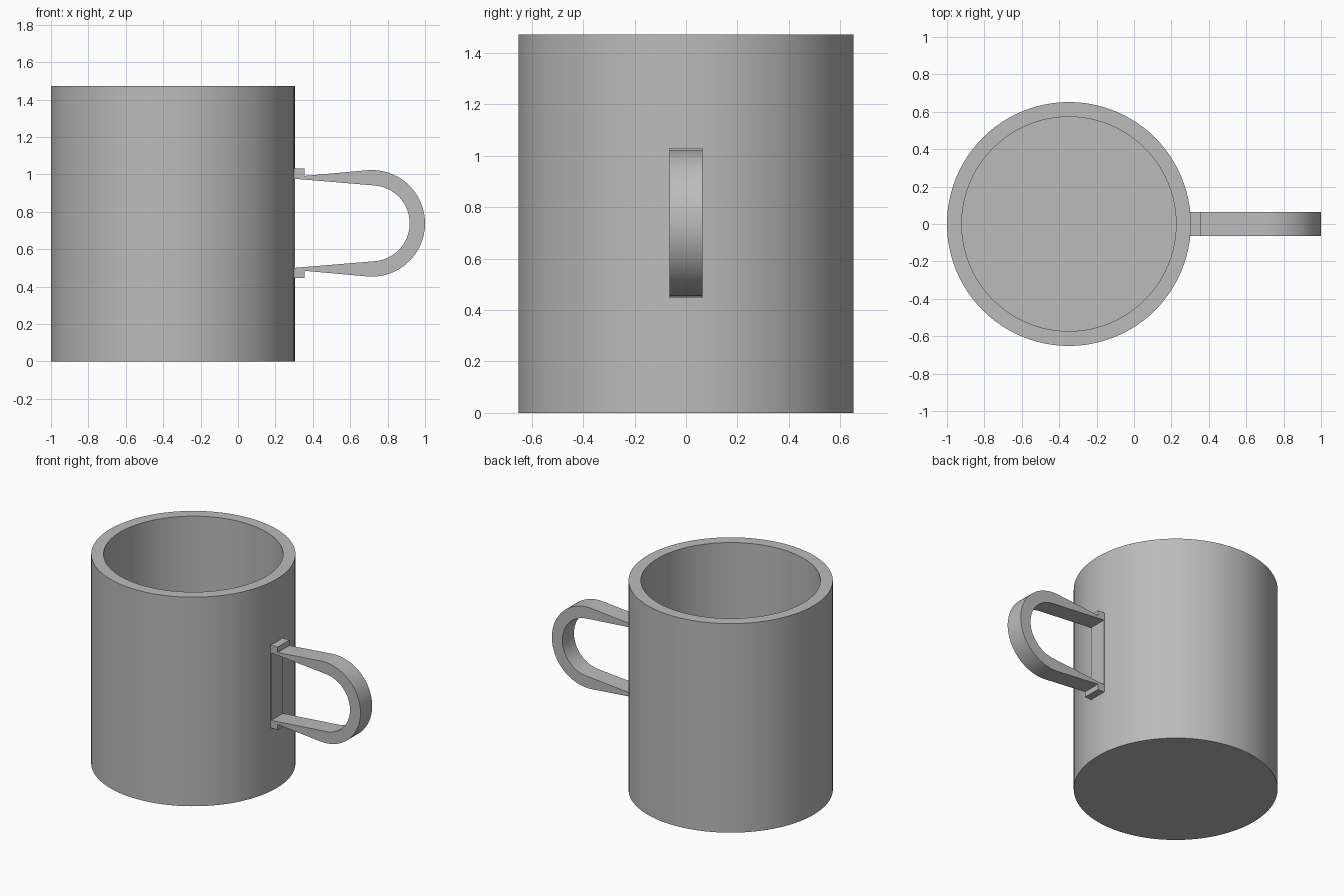
import bpy, bmesh
from math import radians, sin, cos, tau
from mathutils import Vector

cube = bpy.data.objects.get("Cube")
if cube:
    bpy.data.objects.remove(cube, do_unlink=True)

# One plain grey
GREY = (0.5, 0.5, 0.5, 1)
grey = bpy.data.materials.new("plain_grey")
grey.use_nodes = True
grey.diffuse_color = GREY
grey.node_tree.nodes["Principled BSDF"].inputs["Base Color"].default_value = GREY

MUG_X, WALL_X = -0.348, 0.304
HANDLE_Z, HALF_WIDTH = 0.738, 0.065


def finish(name, bm):
    bmesh.ops.recalc_face_normals(bm, faces=bm.faces)
    mesh = bpy.data.meshes.new(name)
    bm.to_mesh(mesh)
    bm.free()
    mesh.materials.append(grey)
    obj = bpy.data.objects.new(name, mesh)
    bpy.context.collection.objects.link(obj)
    bpy.ops.object.select_all(action="DESELECT")
    obj.select_set(True)
    bpy.context.view_layer.objects.active = obj
    bpy.ops.object.shade_smooth_by_angle(angle=radians(30))
    return obj


def box(name, low, high):
    low, high = Vector(low), Vector(high)
    bm = bmesh.new()
    bmesh.ops.create_cube(bm, size=1)
    bmesh.ops.scale(bm, vec=high - low, verts=bm.verts)
    bmesh.ops.translate(bm, vec=(low + high) / 2, verts=bm.verts)
    return finish(name, bm)


# Cup: a thick-walled profile ring by ring, capped underneath and inside
def build_cup(outer=0.652, inner=0.573, height=1.472, floor=0.08, sides=96):
    bm = bmesh.new()
    rings = []
    for r, z in [(outer, 0), (outer, height), (inner, height), (inner, floor)]:
        rings.append([bm.verts.new((MUG_X + r * cos(tau * i / sides),
                                    r * sin(tau * i / sides), z))
                      for i in range(sides)])
    for a, b in zip(rings, rings[1:]):
        for i in range(sides):
            j = (i + 1) % sides
            bm.faces.new((a[i], a[j], b[j], b[i]))
    bm.faces.new(rings[0])
    bm.faces.new(rings[-1])
    return finish("cup", bm)


# Handle loop: tapered arms that run into a round bow
def edge_line(radius, start_angle, root_z, steps=32):
    pts = [(WALL_X, HANDLE_Z + root_z)]
    for i in range(steps + 1):
        a = radians(start_angle) * (1 - 2 * i / steps)
        pts.append((0.715 + radius * cos(a), HANDLE_Z + radius * sin(a)))
    return pts + [(WALL_X, HANDLE_Z - root_z)]


def build_handle():
    bm = bmesh.new()
    outline = edge_line(0.285, 95, 0.249)
    hole = edge_line(0.203, 85, 0.238)
    loops = []
    for (ox, oz), (ix, iz) in zip(outline, hole):
        loops.append([bm.verts.new((x, y, z)) for x, y, z in (
            (ox, -HALF_WIDTH, oz), (ox, HALF_WIDTH, oz),
            (ix, HALF_WIDTH, iz), (ix, -HALF_WIDTH, iz))])
    for a, b in zip(loops, loops[1:]):
        for i in range(4):
            j = (i + 1) % 4
            bm.faces.new((a[i], a[j], b[j], b[i]))
    bm.faces.new(loops[0])
    bm.faces.new(loops[-1])
    return finish("handle", bm)


build_cup()
build_handle()

# Flat mounting plate and the small blocks at the handle roots
box("handle_plate", (0.285, -HALF_WIDTH, 0.446), (WALL_X + 0.001, HALF_WIDTH, 1.03))
for side, name in ((1, "upper_handle_block"), (-1, "lower_handle_block")):
    z = sorted((HANDLE_Z + side * 0.245, HANDLE_Z + side * 0.292))
    box(name, (0.29, -HALF_WIDTH, z[0]), (0.355, HALF_WIDTH, z[1]))
